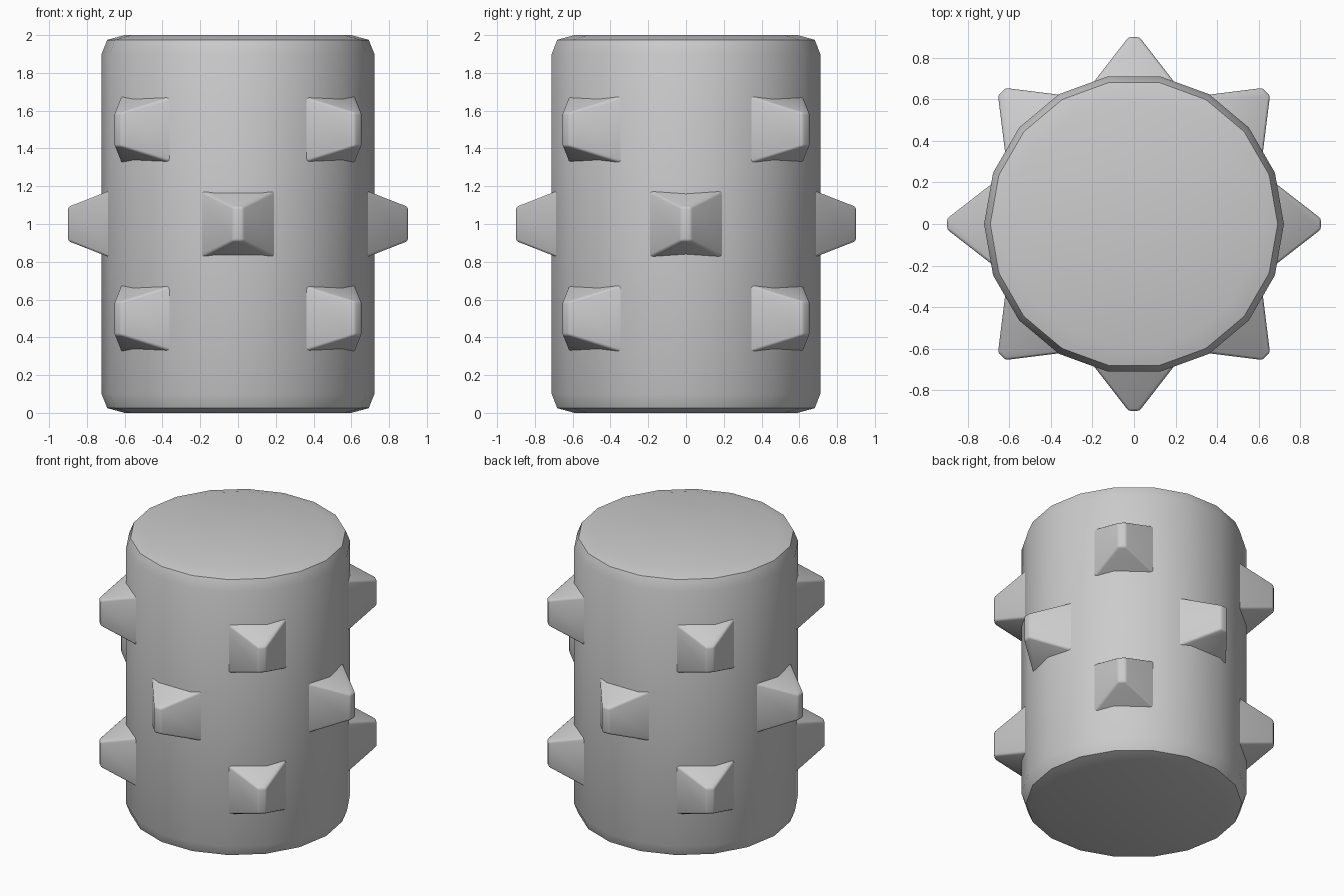
import bpy, bmesh, math
from mathutils import Matrix

if "Cube" in bpy.data.objects:
    bpy.data.objects.remove(bpy.data.objects["Cube"])

SIDES = 18


def make_object(name, bm, angle):
    bmesh.ops.recalc_face_normals(bm, faces=bm.faces[:])
    mesh = bpy.data.meshes.new(name)
    bm.to_mesh(mesh)
    bm.free()
    obj = bpy.data.objects.new(name, mesh)
    bpy.context.collection.objects.link(obj)
    bpy.ops.object.select_all(action='DESELECT')
    obj.select_set(True)
    bpy.context.view_layer.objects.active = obj
    bpy.ops.object.shade_smooth_by_angle(angle=math.radians(angle))
    return obj


# Drum with rounded rims, turned from a profile
profile = [(0.60, 0.0), (0.692, 0.025), (0.722, 0.10),
           (0.722, 1.90), (0.692, 1.975), (0.60, 2.0)]
bm = bmesh.new()
rings = [[bm.verts.new((r * math.cos(math.tau * i / SIDES),
                        r * math.sin(math.tau * i / SIDES), z))
          for i in range(SIDES)] for r, z in profile]
for low, high in zip(rings, rings[1:]):
    for i in range(SIDES):
        j = (i + 1) % SIDES
        bm.faces.new((low[i], low[j], high[j], high[i]))
bm.faces.new(rings[0])
bm.faces.new(rings[-1])
make_object("drum", bm, 50)


# Wedge-shaped stud with softened edges, pointing outwards along +x
def stud(name, angle, z):
    bm = bmesh.new()
    loops = []
    for r, w, h in ((0.64, 0.228, 0.192), (0.90, 0.026, 0.090)):
        loops.append([bm.verts.new((r, sy * w, sz * h))
                      for sy, sz in ((-1, -1), (1, -1), (1, 1), (-1, 1))])
    base, tip = loops
    bm.faces.new(base)
    bm.faces.new(tip)
    for i in range(4):
        j = (i + 1) % 4
        bm.faces.new((base[i], base[j], tip[j], tip[i]))
    edges = [e for e in bm.edges if any(v in tip for v in e.verts)]
    bmesh.ops.bevel(bm, geom=edges, offset=0.012, segments=2,
                    profile=0.5, affect='EDGES', clamp_overlap=True)
    bm.transform(Matrix.Translation((0, 0, z)) @ Matrix.Rotation(angle, 4, 'Z'))
    make_object(name, bm, 50)


# Middle row on the axes, upper and lower rows on the diagonals
for row, z, turn in (("lower", 0.5, 45), ("middle", 1.0, 0), ("upper", 1.5, 45)):
    for k in range(4):
        stud(f"{row}_stud_{k + 1}", math.radians(turn + 90 * k), z)
